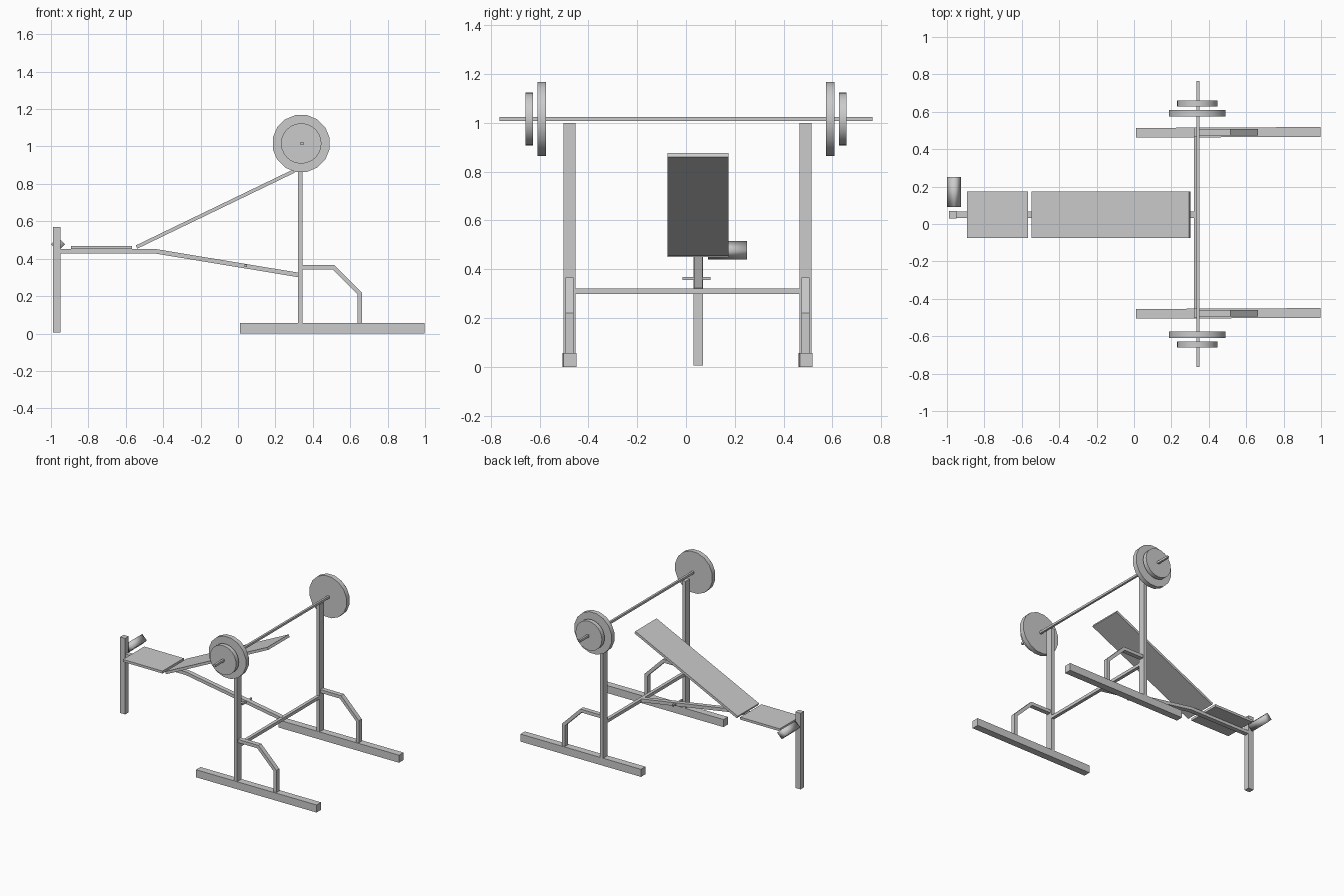
import bpy
import bmesh
from math import pi, radians
from mathutils import Vector, Matrix

cube = bpy.data.objects.get("Cube")
if cube:
    bpy.data.objects.remove(cube, do_unlink=True)

grey = bpy.data.materials.new("plain_grey")
grey.use_nodes = True
grey.diffuse_color = (0.6, 0.6, 0.6, 1)
grey.node_tree.nodes["Principled BSDF"].inputs["Base Color"].default_value = (0.6, 0.6, 0.6, 1)


def finish(name, bm):
    bmesh.ops.recalc_face_normals(bm, faces=bm.faces)
    mesh = bpy.data.meshes.new(name)
    bm.to_mesh(mesh)
    bm.free()
    mesh.materials.append(grey)
    obj = bpy.data.objects.new(name, mesh)
    bpy.context.collection.objects.link(obj)
    return obj


def box(name, low, high, turn=0):
    """Box between two corners, optionally turned about z."""
    low, high = Vector(low), Vector(high)
    bm = bmesh.new()
    size = Matrix.Diagonal((*(high - low), 1))
    bmesh.ops.create_cube(bm, size=1, matrix=size)
    obj = finish(name, bm)
    obj.location = (low + high) / 2
    obj.rotation_euler.z = turn
    return obj


def disc(name, centre, radius, width, sides, offset=0, smooth=35):
    """Cylinder lying along y."""
    bm = bmesh.new()
    turn = Matrix.Rotation(pi / 2, 4, 'X') @ Matrix.Rotation(offset, 4, 'Z')
    bmesh.ops.create_cone(bm, cap_ends=True, segments=sides, radius1=radius,
                          radius2=radius, depth=width, matrix=turn)
    obj = finish(name, bm)
    obj.location = centre
    bpy.ops.object.select_all(action='DESELECT')
    obj.select_set(True)
    bpy.context.view_layer.objects.active = obj
    bpy.ops.object.shade_smooth_by_angle(angle=radians(smooth))
    return obj


def strip(name, path, thick, y, width):
    """Mitred flat bar following an (x, z) path, with its width along y."""
    pts = [Vector(p) for p in path]
    dirs = [(b - a).normalized() for a, b in zip(pts, pts[1:])]
    bm = bmesh.new()
    rings = []
    for i, p in enumerate(pts):
        before, after = dirs[max(i - 1, 0)], dirs[min(i, len(dirs) - 1)]
        mid = (before + after).normalized()
        side = Vector((-mid.y, mid.x)) * thick / 2 / mid.dot(after)
        rings.append([bm.verts.new((p.x + s * side.x, y + t * width / 2, p.y + s * side.y))
                      for s, t in ((1, 1), (1, -1), (-1, -1), (-1, 1))])
    for a, b in zip(rings, rings[1:]):
        for k in range(4):
            n = (k + 1) % 4
            bm.faces.new((a[k], a[n], b[n], b[k]))
    bm.faces.new(rings[0])
    bm.faces.new(rings[-1])
    return finish(name, bm)


# Rack sides: floor rail, upright and bent brace
for label, y in (("right", -0.478), ("left", 0.49)):
    box(label + "_floor_rail", (0.01, y - 0.026, 0), (0.997, y + 0.026, 0.056), 0.005)
    box(label + "_upright", (0.32, y - 0.025, 0.05), (0.346, y + 0.025, 1.0))
    strip(label + "_brace", [(0.34, 0.355), (0.51, 0.355), (0.65, 0.215), (0.65, 0.05)],
          0.024, y, 0.034)

box("crossbar", (0.321, -0.46, 0.299), (0.345, 0.47, 0.322))

# Barbell with two plates on each end
box("barbell_bar", (0.334, -0.765, 1.008), (0.35, 0.765, 1.024))
for label, side in (("right", -1), ("left", 1)):
    disc(label + "_large_plate", (0.338, side * 0.591, 1.016), 0.155, 0.035, 16, pi / 16)
    disc(label + "_small_plate", (0.338, side * 0.643, 1.016), 0.108, 0.032, 24)

# Bench: frame tube, front post, pads
strip("bench_frame", [(-0.95, 0.441), (-0.45, 0.441), (0.33, 0.312)], 0.024, 0.05, 0.034)
box("front_post", (-0.99, 0.03, 0.005), (-0.948, 0.07, 0.57))
box("seat", (-0.893, -0.075, 0.451), (-0.568, 0.175, 0.469))
strip("backrest", [(-0.543, 0.462), (0.298, 0.868)], 0.019, 0.05, 0.25)
box("adjusting_pin", (0.035, -0.015, 0.356), (0.047, 0.10, 0.368))

# Diamond-section leg roller
disc("leg_roller", (-0.962, 0.17, 0.477), 0.038, 0.16, 4, 0, 100)
